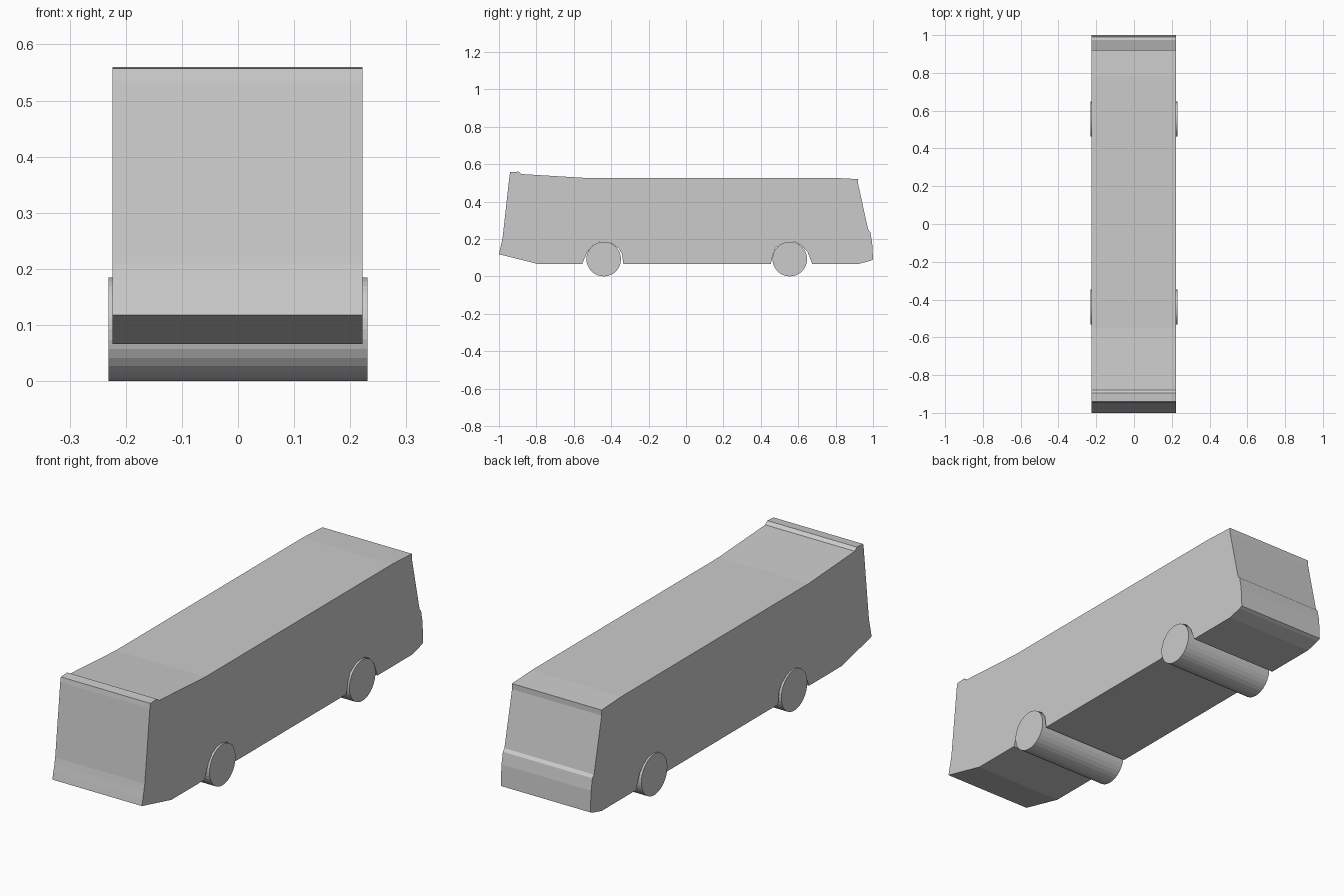
import bpy
import bmesh
import math

cube = bpy.data.objects.get("Cube")
if cube:
    bpy.data.objects.remove(cube, do_unlink=True)

# One plain grey for the whole vehicle
grey = bpy.data.materials.new("plain_grey")
grey.use_nodes = True
colour = (0.6, 0.6, 0.6, 1)
grey.diffuse_color = colour
grey.node_tree.nodes["Principled BSDF"].inputs["Base Color"].default_value = colour


def extrude_profile(name, profile, x_min, x_max):
    """Extrude a closed side profile of (y, z) points across the width."""
    bm = bmesh.new()
    face = bm.faces.new([bm.verts.new((x_min, y, z)) for y, z in profile])
    result = bmesh.ops.extrude_face_region(bm, geom=[face])
    moved = [v for v in result["geom"] if isinstance(v, bmesh.types.BMVert)]
    bmesh.ops.translate(bm, verts=moved, vec=(x_max - x_min, 0, 0))
    bmesh.ops.recalc_face_normals(bm, faces=bm.faces)
    mesh = bpy.data.meshes.new(name)
    bm.to_mesh(mesh)
    bm.free()
    mesh.materials.append(grey)
    obj = bpy.data.objects.new(name, mesh)
    bpy.context.collection.objects.link(obj)
    return obj


FLOOR = 0.066
WHEEL_RADIUS = 0.0925

# Side profile pieces, running round the body from the front lower edge
front_end = [(-1, 0.118), (-0.993, 0.15), (-0.986, 0.18), (-0.98, 0.21),
             (-0.944, 0.535), (-0.94, 0.557)]
roof = [(-0.895, 0.56), (-0.88, 0.547), (-0.55, 0.527), (0.78, 0.527), (0.92, 0.52)]
rear_end = [(0.92, 0.495), (0.974, 0.25), (0.985, 0.238), (0.995, 0.185),
            (1, 0.09), (0.985, 0.083), (0.92, FLOOR)]
rear_arch = [(0.675, FLOOR), (0.65, 0.13), (0.62, 0.163), (0.585, 0.183),
             (0.53, 0.18), (0.48, 0.153), (0.466, 0.12), (0.453, FLOOR)]
front_arch = [(-0.335, FLOOR), (-0.342, 0.12), (-0.36, 0.15), (-0.4, 0.178),
              (-0.46, 0.183), (-0.5, 0.165), (-0.528, 0.13), (-0.555, FLOOR)]
front_floor = [(-0.79, FLOOR)]

extrude_profile("body", front_end + roof + rear_end + rear_arch + front_arch + front_floor,
                -0.224, 0.222)

# Each wheel pair is one full-width cylinder
for name, centre in (("front_wheels", -0.44), ("rear_wheels", 0.555)):
    sides = 32
    circle = []
    for i in range(sides):
        a = 2 * math.pi * i / sides
        circle.append((centre + WHEEL_RADIUS * math.cos(a),
                       WHEEL_RADIUS + WHEEL_RADIUS * math.sin(a)))
    extrude_profile(name, circle, -0.231, 0.231)
